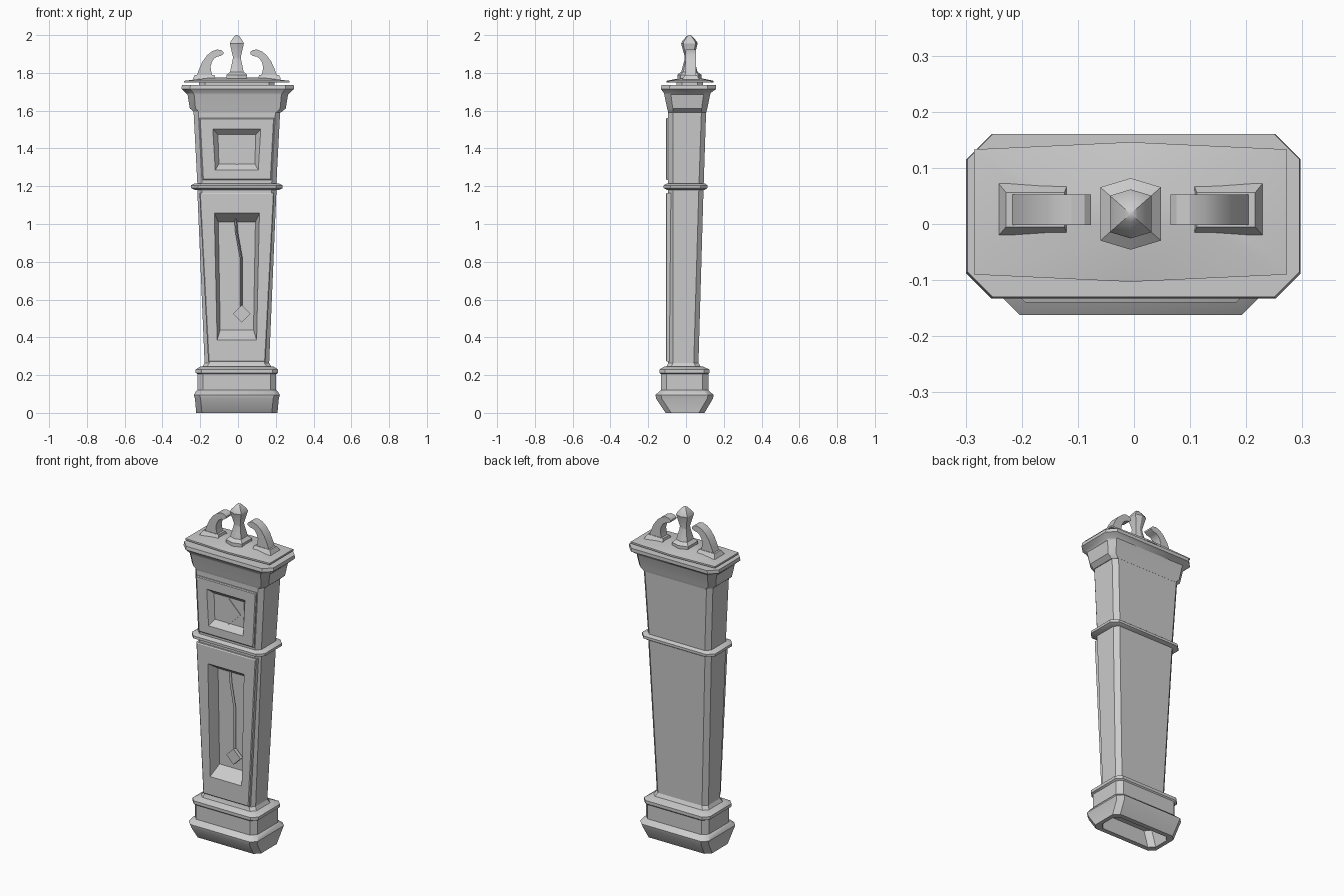
import bpy
import bmesh
from mathutils import Vector

if "Cube" in bpy.data.objects:
    bpy.data.objects.remove(bpy.data.objects["Cube"])

CX = -0.006   # axis of the case

grey = bpy.data.materials.new("plain_grey")
grey.use_nodes = True
GREY = (0.6, 0.6, 0.6, 1)
grey.diffuse_color = GREY
grey.node_tree.nodes["Principled BSDF"].inputs["Base Color"].default_value = GREY


def loft(name, rings):
    """Skin a list of equal closed rings and cap both ends."""
    bm = bmesh.new()
    loops = [[bm.verts.new(p) for p in ring] for ring in rings]
    n = len(loops[0])
    for a, b in zip(loops, loops[1:]):
        for i in range(n):
            j = (i + 1) % n
            bm.faces.new((a[i], a[j], b[j], b[i]))
    bm.faces.new(loops[0][::-1])
    bm.faces.new(loops[-1])
    bmesh.ops.recalc_face_normals(bm, faces=bm.faces)
    mesh = bpy.data.meshes.new(name)
    bm.to_mesh(mesh)
    bm.free()
    mesh.materials.append(grey)
    obj = bpy.data.objects.new(name, mesh)
    bpy.context.collection.objects.link(obj)
    return obj


def section(z, half, front, back, cut, cx=CX):
    """Horizontal rectangle with cut corners."""
    a, b = cx - half, cx + half
    return [(a + cut, front, z), (b - cut, front, z), (b, front + cut, z),
            (b, back - cut, z), (b - cut, back, z), (a + cut, back, z),
            (a, back - cut, z), (a, front + cut, z)]


def column(name, rows, cx=CX):
    return loft(name, [section(*row, cx) for row in rows])


def upright(y, low, high, half_low, half_high):
    """Tapered rectangle standing in the xz plane."""
    return [(CX - half_low, y, low), (CX + half_low, y, low),
            (CX + half_high, y, high), (CX - half_high, y, high)]


def carve(targets, cutter):
    for obj in targets:
        mod = obj.modifiers.new("recess", "BOOLEAN")
        mod.operation = "DIFFERENCE"
        mod.solver = "EXACT"
        mod.object = cutter
        bpy.context.view_layer.objects.active = obj
        bpy.ops.object.modifier_apply(modifier=mod.name)
    bpy.data.objects.remove(cutter)


# Plinth, hollow underneath
column("plinth", [
    (0.10, 0.17, -0.09, 0.07, 0.03), (0.0, 0.19, -0.08, 0.07, 0.03),
    (0.0, 0.215, -0.108, 0.098, 0.03), (0.075, 0.222, -0.158, 0.142, 0.03),
    (0.095, 0.228, -0.162, 0.147, 0.03), (0.115, 0.216, -0.14, 0.124, 0.03),
    (0.12, 0.208, -0.133, 0.118, 0.03), (0.205, 0.208, -0.133, 0.118, 0.03),
    (0.212, 0.218, -0.14, 0.124, 0.03), (0.23, 0.218, -0.14, 0.124, 0.03),
    (0.245, 0.195, -0.115, 0.09, 0.03)])

# Tapering trunk and hood
trunk = column("trunk", [
    (0.24, 0.185, -0.105, 0.08, 0.025), (0.265, 0.171, -0.094, 0.066, 0.025),
    (1.19, 0.21, -0.094, 0.093, 0.025)])
hood = column("hood", [
    (1.19, 0.208, -0.094, 0.093, 0.025), (1.61, 0.23, -0.094, 0.107, 0.025)])

# Waist moulding
column("waist_moulding", [
    (1.18, 0.222, -0.1, 0.098, 0.03), (1.19, 0.242, -0.118, 0.113, 0.035),
    (1.205, 0.242, -0.118, 0.113, 0.035), (1.215, 0.222, -0.1, 0.1, 0.03)])

# Cornice
column("cornice", [
    (1.59, 0.228, -0.094, 0.107, 0.025), (1.612, 0.254, -0.1, 0.113, 0.03),
    (1.685, 0.266, -0.115, 0.128, 0.035), (1.695, 0.276, -0.118, 0.132, 0.04),
    (1.715, 0.298, -0.133, 0.16, 0.045), (1.735, 0.296, -0.13, 0.16, 0.045)],
    cx=-0.001)

# Roof plate: bowed front and back, rising to a small flat top
def bowed(z, half, front, back, bow):
    return [(CX - half, front, z), (CX, front - bow, z), (CX + half, front, z),
            (CX + half, back, z), (CX, back + bow, z), (CX - half, back, z)]


loft("roof_plate", [bowed(1.748, 0.279, -0.09, 0.133, 0.013),
                    bowed(1.758, 0.279, -0.09, 0.133, 0.013),
                    bowed(1.776, 0.12, 0.0, 0.05, 0.01)])
column("roof_core", [(1.73, 0.2, -0.05, 0.09, 0.03), (1.752, 0.2, -0.05, 0.09, 0.03)])

# Raised doors with bevelled recesses
door = loft("door", [upright(-0.08, 0.272, 1.165, 0.152, 0.198),
                     upright(-0.102, 0.272, 1.165, 0.152, 0.198),
                     upright(-0.106, 0.278, 1.159, 0.147, 0.193)])
carve([door, trunk], loft("cutter", [
    upright(-0.12, 0.373, 1.067, 0.108, 0.124),
    upright(-0.04, 0.44, 1.01, 0.088, 0.098)]))
face = loft("dial_panel", [upright(-0.08, 1.232, 1.562, 0.182, 0.199),
                           upright(-0.102, 1.232, 1.562, 0.182, 0.199),
                           upright(-0.106, 1.237, 1.557, 0.177, 0.194)])
carve([face, hood], loft("cutter", [
    upright(-0.115, 1.275, 1.51, 0.12, 0.134),
    upright(-0.075, 1.318, 1.473, 0.095, 0.1)]))


# Diamonds: dial and pendulum bob
def diamond(name, x, z, half, back, front):
    loft(name, [[(x - half, y, z), (x, y, z - half), (x + half, y, z),
                 (x, y, z + half)] for y in (back, front)])


diamond("dial_diamond", CX, 1.39, 0.077, -0.074, -0.079)
diamond("pendulum_bob", 0.02, 0.525, 0.047, -0.05, -0.072)

# Pendulum rod
rod = [(-0.014, 1.047), (-0.008, 0.96), (0.017, 0.82), (0.017, 0.55)]
loft("pendulum_rod", [[(x - 0.007, -0.055, z), (x + 0.007, -0.055, z),
                       (x, -0.068, z)] for x, z in rod])

# Scrolls of the broken pediment
outer = [(0.214, 1.78), (0.2, 1.82), (0.182, 1.86), (0.158, 1.893),
         (0.132, 1.914), (0.105, 1.924), (0.082, 1.92), (0.071, 1.91)]
inner = [(0.128, 1.78), (0.136, 1.808), (0.139, 1.833), (0.132, 1.858),
         (0.12, 1.876), (0.105, 1.886), (0.085, 1.89), (0.071, 1.9)]
for side, label in ((1, "left"), (-1, "right")):
    loft(label + "_scroll", [
        [(CX + side * ox, -0.002, oz), (CX + side * ox, 0.053, oz),
         (CX + side * ix, 0.053, iz), (CX + side * ix, -0.002, iz)]
        for (ox, oz), (ix, iz) in zip(outer, inner)])
    foot = [(0.112, 0.235, -0.02, 0.072, 1.765), (0.118, 0.222, -0.005, 0.056, 1.79)]
    loft(label + "_scroll_foot", [
        [(CX + side * a, f, z), (CX + side * b, f, z),
         (CX + side * b, k, z), (CX + side * a, k, z)] for a, b, f, k, z in foot])

# Six-sided finial
finial = [(0.054, 1.76), (0.054, 1.79), (0.036, 1.806), (0.031, 1.83),
          (0.022, 1.87), (0.021, 1.885), (0.037, 1.955), (0.032, 1.968),
          (0.012, 1.995), (0.003, 2.0)]
loft("finial", [bowed(z, r, 0.018 - r * 0.88, 0.018 + r * 0.88, r * 0.3)
                for r, z in finial])

# Smooth shading with crisp edges
for obj in bpy.context.collection.objects:
    obj.select_set(obj.type == "MESH" and grey.name in obj.data.materials)
bpy.context.view_layer.objects.active = trunk
bpy.ops.object.shade_smooth_by_angle()
